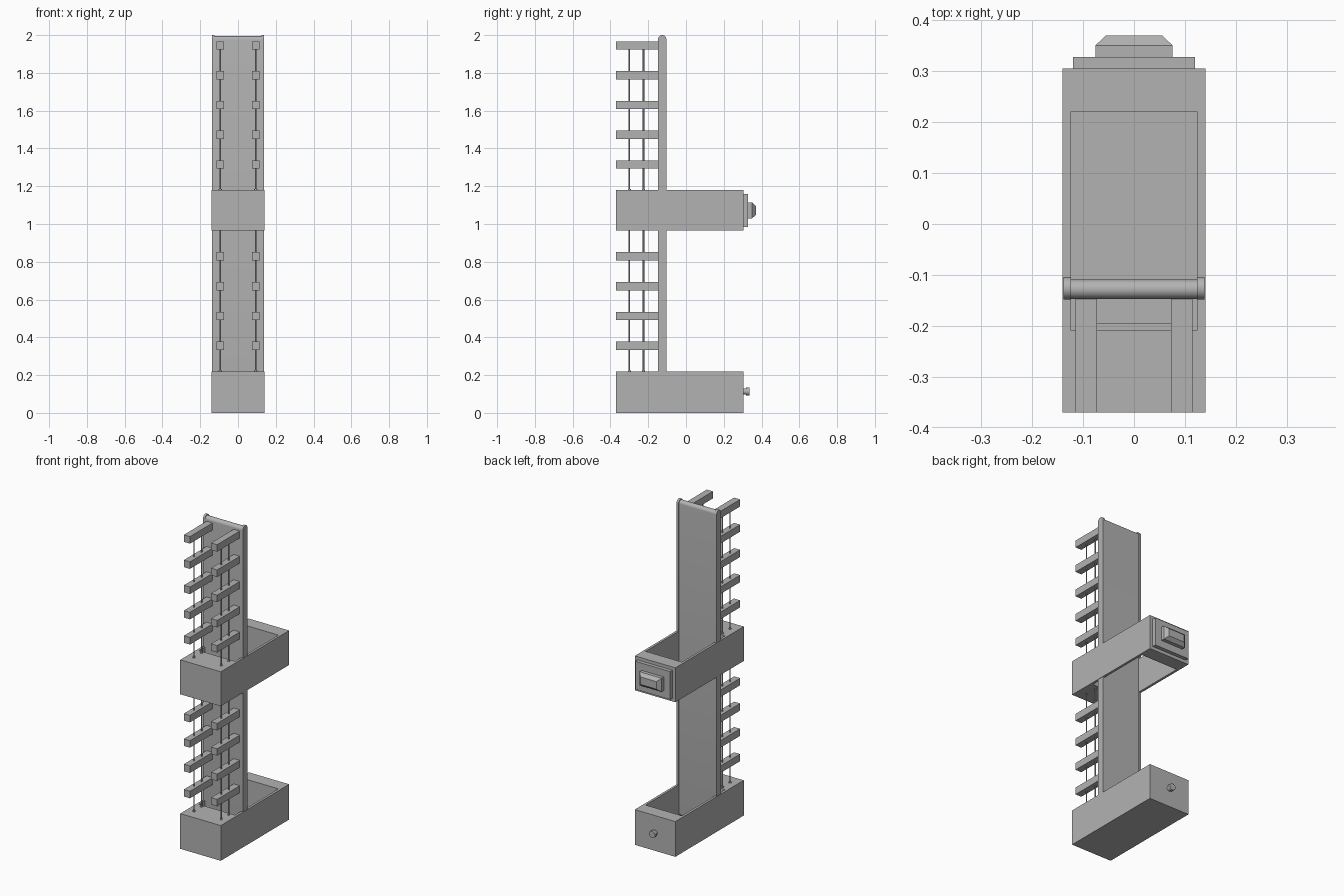
import bpy, bmesh, math

if "Cube" in bpy.data.objects:
    bpy.data.objects.remove(bpy.data.objects["Cube"], do_unlink=True)

grey = bpy.data.materials.new("plain_grey")
grey.use_nodes = True
grey.diffuse_color = (0.45, 0.45, 0.45, 1)
grey.node_tree.nodes["Principled BSDF"].inputs["Base Color"].default_value = grey.diffuse_color


def finish(name, bm, smooth=False):
    bmesh.ops.recalc_face_normals(bm, faces=bm.faces)
    mesh = bpy.data.meshes.new(name)
    bm.to_mesh(mesh)
    bm.free()
    mesh.materials.append(grey)
    obj = bpy.data.objects.new(name, mesh)
    bpy.context.collection.objects.link(obj)
    if smooth:
        bpy.ops.object.select_all(action="DESELECT")
        obj.select_set(True)
        bpy.context.view_layer.objects.active = obj
        bpy.ops.object.shade_smooth_by_angle(angle=math.radians(40))
    return obj


def box(name, x, y, z):
    bm = bmesh.new()
    bmesh.ops.create_cube(bm, size=1)
    for v in bm.verts:
        v.co = [r[0] + (c + 0.5) * (r[1] - r[0]) for c, r in zip(v.co, (x, y, z))]
    return finish(name, bm)


def cylinder(name, radius, start, length, axis="Z", sides=16):
    bm = bmesh.new()
    bmesh.ops.create_cone(bm, cap_ends=True, segments=sides, radius1=radius,
                          radius2=radius, depth=length)
    for v in bm.verts:
        v.co.z += length / 2
        if axis == "Y":
            v.co.y, v.co.z = v.co.z, v.co.y
    obj = finish(name, bm, True)
    obj.location = start
    return obj


def tray(name, bottom, top, floor):
    """Box with a rectangular well; without a floor the well goes right through."""
    bm = bmesh.new()

    def ring(x, y0, y1, z):
        return [bm.verts.new((a, b, z)) for a, b in ((-x, y0), (x, y0), (x, y1), (-x, y1))]

    def wall(a, b):
        for i in range(4):
            j = (i + 1) % 4
            bm.faces.new((a[i], a[j], b[j], b[i]))

    outer_low, outer_high = (ring(0.14, -0.37, 0.305, z) for z in (bottom, top))
    well_low = ring(0.125, -0.208, 0.22, bottom + floor)
    well_high = ring(0.125, -0.208, 0.22, top)
    wall(outer_low, outer_high)
    wall(outer_high, well_high)
    wall(well_high, well_low)
    if floor:
        bm.faces.new(outer_low)
        bm.faces.new(well_low)
    else:
        wall(well_low, outer_low)
    return finish(name, bm)


def round_ended_slab(name, x0, x1, y, radius, low, high):
    """Upright slab whose top and bottom are half cylinders."""
    steps = 12
    outline = []
    for centre, turn in ((high - radius, 0), (low + radius, math.pi)):
        for i in range(steps + 1):
            a = turn + math.pi * i / steps
            outline.append((y + radius * math.cos(a), centre + radius * math.sin(a)))
    bm = bmesh.new()
    face = bm.faces.new([bm.verts.new((x0, *p)) for p in outline])
    moved = bmesh.ops.extrude_face_region(bm, geom=[face])["geom"]
    bmesh.ops.translate(bm, vec=(x1 - x0, 0, 0),
                        verts=[v for v in moved if isinstance(v, bmesh.types.BMVert)])
    return finish(name, bm, True)


# Trays and the upright panel running through them
tray("lower_tray", 0, 0.22, 0.02)
tray("middle_tray", 0.965, 1.18, 0)
box("lower_tray_ledge", (-0.1, 0.1), (-0.208, -0.195), (0.02, 0.17))
round_ended_slab("panel", -0.125, 0.125, -0.128, 0.019, 0.025, 1.994)

# Side rails, pegs and rods, mirrored left and right
for side, s in (("left", 1), ("right", -1)):
    rail = sorted((s * 0.124, s * 0.138))
    round_ended_slab(f"{side}_rail", *rail, -0.126, 0.022, 0.02, 2.0)
    x = s * 0.094
    pegs = [1.315 + 0.1575 * i for i in range(5)] + [0.355 + 0.158 * i for i in range(4)]
    for i, z in enumerate(pegs):
        box(f"{side}_peg_{i + 1}", (x - 0.021, x + 0.021), (-0.37, -0.145),
            (z - 0.022, z + 0.022))
    for place, y in (("front", -0.3), ("rear", -0.225)):
        cylinder(f"{side}_{place}_rod", 0.004, (x, y, 0.2), 1.74, sides=12)
        for level, z in (("lower", 0.22), ("middle", 1.18)):
            cylinder(f"{side}_{place}_{level}_collar", 0.008, (x, y, z), 0.005)

# Back plate with a tapered handle
box("back_plate", (-0.12, 0.12), (0.305, 0.328), (0.985, 1.16))
box("handle_base", (-0.076, 0.076), (0.328, 0.35), (1.03, 1.115))
tip = box("handle_tip", (-0.076, 0.076), (0.35, 0.37), (1.03, 1.115))
for v in tip.data.vertices:
    if v.co.y > 0.36:
        v.co.x *= 0.72
        v.co.z = 1.0725 + (v.co.z - 1.0725) * 0.55

# Round knob on the lower tray
cylinder("knob_stem", 0.016, (0, 0.3, 0.113), 0.02, "Y")
cylinder("knob_cap", 0.021, (0, 0.318, 0.113), 0.017, "Y")
